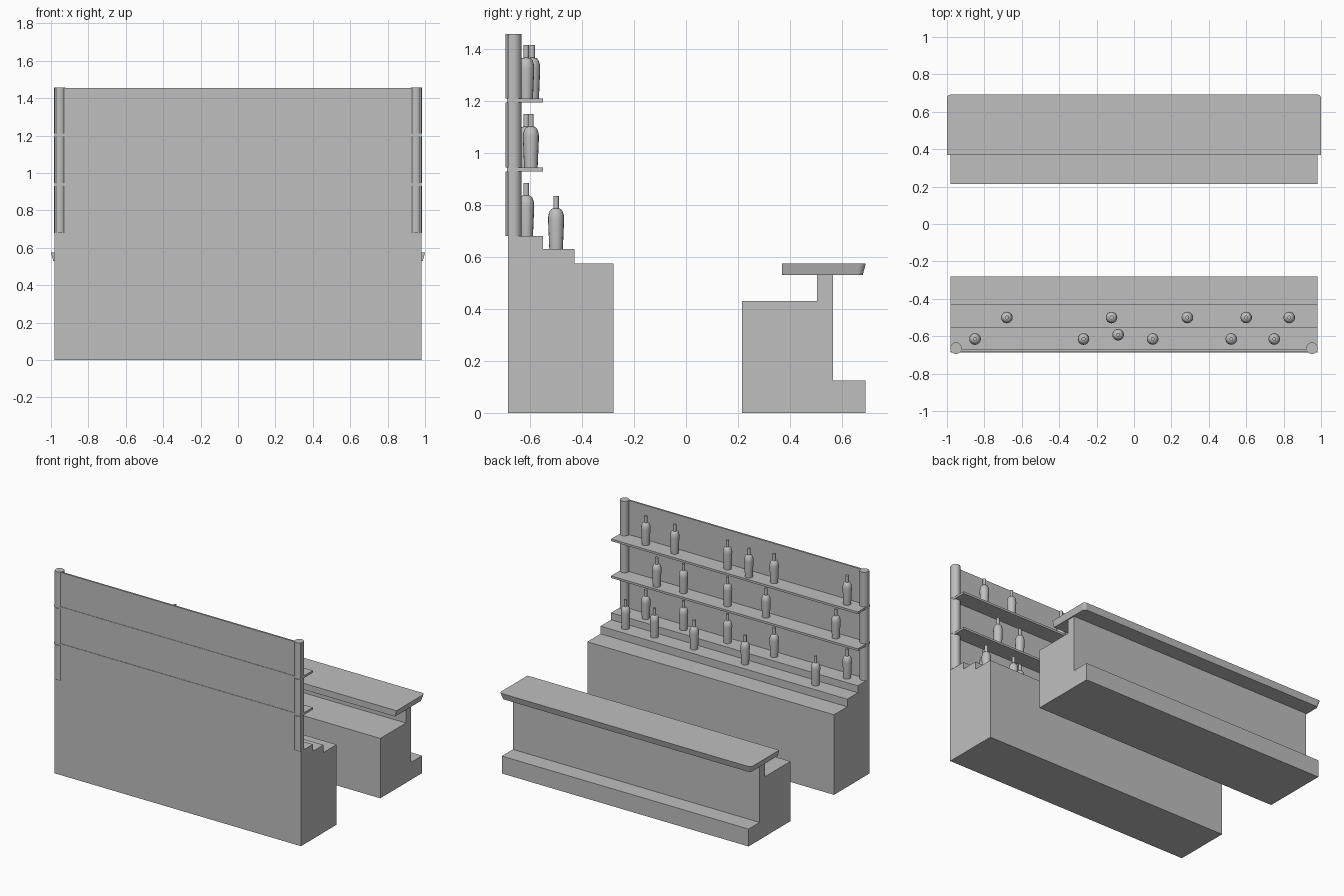
import bpy
import bmesh
import math

cube = bpy.data.objects.get("Cube")
if cube:
    bpy.data.objects.remove(cube, do_unlink=True)

# One plain grey for everything
grey = bpy.data.materials.new("plain_grey")
grey.use_nodes = True
colour = (0.52, 0.52, 0.52, 1)
grey.diffuse_color = colour
grey.node_tree.nodes["Principled BSDF"].inputs["Base Color"].default_value = colour

HALF = 0.98          # half width of the furniture
SHELF_Y = -0.615     # usual bottle line on the shelves


def finish(name, bm, smooth=False):
    bmesh.ops.recalc_face_normals(bm, faces=bm.faces)
    mesh = bpy.data.meshes.new(name)
    bm.to_mesh(mesh)
    bm.free()
    mesh.materials.append(grey)
    ob = bpy.data.objects.new(name, mesh)
    bpy.context.collection.objects.link(ob)
    if smooth:
        bpy.ops.object.select_all(action="DESELECT")
        ob.select_set(True)
        bpy.context.view_layer.objects.active = ob
        bpy.ops.object.shade_smooth_by_angle(angle=math.radians(40))
    return ob


def extrude_profile(name, profile, half=HALF):
    """Sweep a (y, z) outline along x."""
    bm = bmesh.new()
    face = bm.faces.new([bm.verts.new((-half, y, z)) for y, z in profile])
    new = bmesh.ops.extrude_face_region(bm, geom=[face])["geom"]
    verts = [v for v in new if isinstance(v, bmesh.types.BMVert)]
    bmesh.ops.translate(bm, verts=verts, vec=(2 * half, 0, 0))
    return finish(name, bm)


def slab(name, y0, y1, z0, z1):
    return extrude_profile(name, [(y0, z0), (y1, z0), (y1, z1), (y0, z1)])


def lathe(name, profile, location, sides=16):
    """Turn an (r, z) outline into a closed round solid."""
    bm = bmesh.new()
    rings = []
    for r, z in profile:
        rings.append([bm.verts.new((r * math.cos(a), r * math.sin(a), z))
                      for a in (math.tau * i / sides for i in range(sides))])
    for low, high in zip(rings, rings[1:]):
        for i in range(sides):
            j = (i + 1) % sides
            bm.faces.new((low[i], low[j], high[j], high[i]))
    bm.faces.new(rings[0])
    bm.faces.new(rings[-1])
    ob = finish(name, bm, smooth=True)
    ob.location = location
    return ob


# Stepped back cabinet and wall panel
extrude_profile("back_cabinet", [
    (-0.685, 0), (-0.28, 0), (-0.28, 0.575), (-0.43, 0.575),
    (-0.43, 0.63), (-0.55, 0.63), (-0.55, 0.68), (-0.685, 0.68)])
slab("back_panel", -0.685, -0.672, 0.68, 1.455)

# Shelves
slab("lower_shelf", -0.688, -0.55, 0.93, 0.945)
slab("upper_shelf", -0.688, -0.55, 1.195, 1.21)

# Round corner posts, split by the shelves
for side, x in (("left", 0.952), ("right", -0.952)):
    for part, z0, z1 in (("lower", 0.68, 0.93), ("middle", 0.945, 1.195),
                         ("upper", 1.21, 1.458)):
        lathe(f"{side}_post_{part}", [(0.031, 0), (0.031, z1 - z0)],
              (x, -0.664, z0), 20)

# Serving counter with foot step and upright
extrude_profile("counter_body", [
    (0.215, 0), (0.69, 0), (0.69, 0.125), (0.565, 0.125), (0.565, 0.53),
    (0.505, 0.53), (0.505, 0.43), (0.215, 0.43)])


# Counter top: rounded outer corners and sides tapering downwards
def top_outline(half, y1, radius):
    points = [(-half, 0.37), (half, 0.37)]
    for cx, start in ((half - radius, 0), (radius - half, 90)):
        for step in range(5):
            a = math.radians(start + step * 22.5)
            points.append((cx + radius * math.cos(a),
                           y1 - radius + radius * math.sin(a)))
    return points


bm = bmesh.new()
low = [bm.verts.new((x, y, 0.53)) for x, y in top_outline(0.988, 0.68, 0.02)]
high = [bm.verts.new((x, y, 0.575)) for x, y in top_outline(1.0, 0.692, 0.02)]
bm.faces.new(low)
bm.faces.new(high)
for i in range(len(low)):
    j = (i + 1) % len(low)
    bm.faces.new((low[i], low[j], high[j], high[i]))
finish("counter_top", bm)

# Bottles, row by row
BOTTLE = [(0.026, 0), (0.031, 0.115), (0.030, 0.13), (0.025, 0.146),
          (0.018, 0.155), (0.0105, 0.157), (0.0105, 0.205)]
rows = {
    "front_step": (0.63, -0.5, (0.83, 0.60, 0.285, -0.12, -0.68)),
    "back_step": (0.68, SHELF_Y, (0.75, 0.45, 0.10, -0.27, -0.85)),
    "lower_shelf": (0.945, SHELF_Y, (0.45, 0.10, -0.205, -0.76)),
    "lower_shelf_front": (0.945, -0.597, (0.65,)),
    "upper_shelf": (1.21, SHELF_Y, (0.75, 0.52, 0.10, -0.27, -0.85)),
    "upper_shelf_front": (1.21, -0.592, (-0.085,)),
}
for row, (z, y, xs) in rows.items():
    for n, x in enumerate(xs, 1):
        lathe(f"{row}_bottle_{n}", BOTTLE, (x, y, z))
